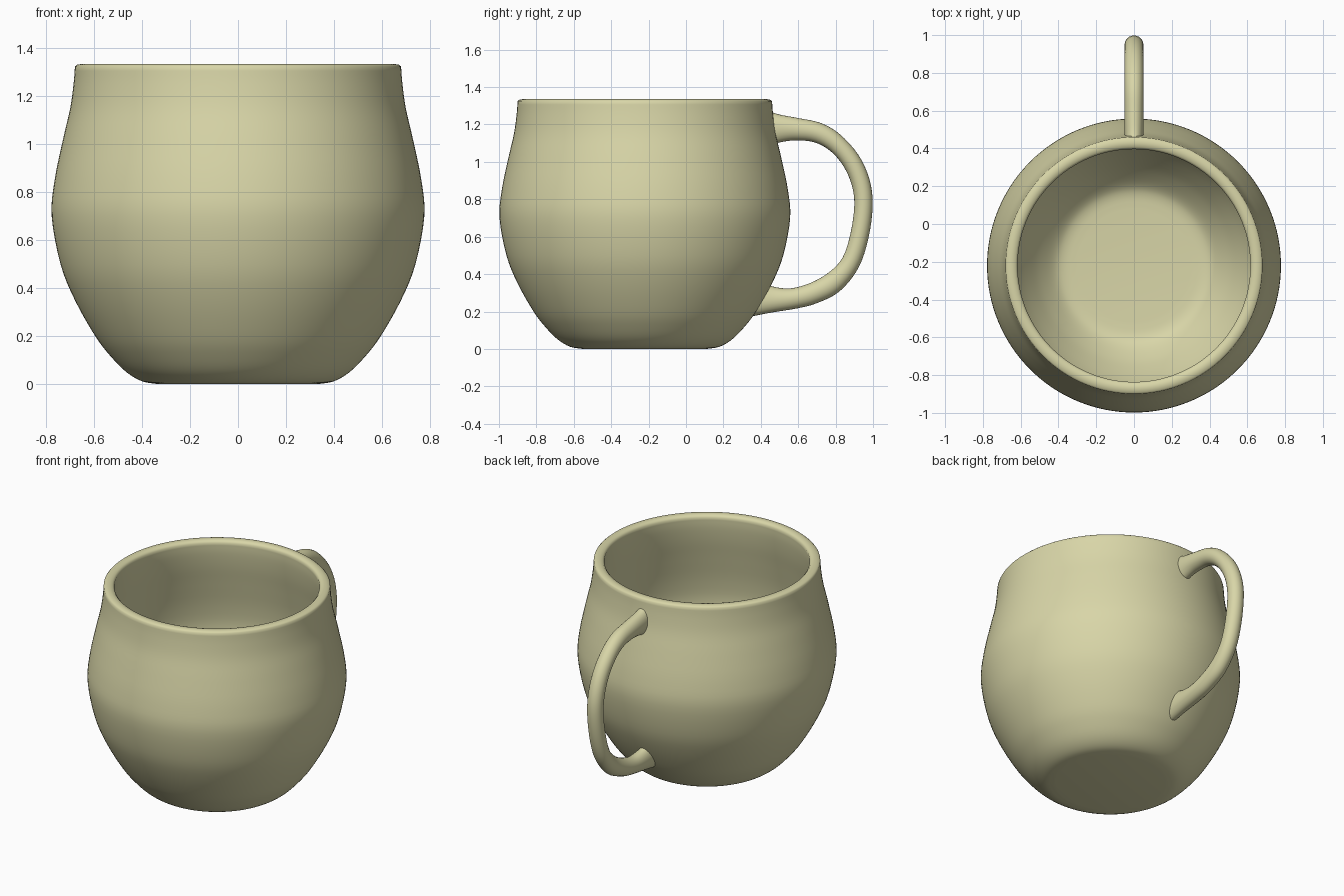
import bpy, bmesh, math
from mathutils import Vector

if "Cube" in bpy.data.objects:
    bpy.data.objects.remove(bpy.data.objects["Cube"])

CENTRE_Y = -0.22

glaze = bpy.data.materials.new("glaze")
glaze.diffuse_color = (0.69, 0.67, 0.39, 1)
glaze.use_nodes = True
glaze.node_tree.nodes["Principled BSDF"].inputs["Base Color"].default_value = glaze.diffuse_color


def smooth_path(points, steps):
    """Catmull-Rom curve through the points."""
    p = [Vector(q) for q in points]
    p = [2 * p[0] - p[1]] + p + [2 * p[-1] - p[-2]]
    out = []
    for i in range(1, len(p) - 2):
        a, b, c, d = p[i - 1:i + 3]
        for s in range(steps):
            t = s / steps
            out.append(0.5 * (2 * b + (c - a) * t + (2 * a - 5 * b + 4 * c - d) * t * t
                              + (3 * b - a - 3 * c + d) * t ** 3))
    return out + [p[-2]]


def finish(bm, name, angle):
    bmesh.ops.recalc_face_normals(bm, faces=bm.faces)
    mesh = bpy.data.meshes.new(name)
    bm.to_mesh(mesh)
    bm.free()
    mesh.materials.append(glaze)
    obj = bpy.data.objects.new(name, mesh)
    bpy.context.collection.objects.link(obj)
    bpy.ops.object.select_all(action='DESELECT')
    obj.select_set(True)
    bpy.context.view_layer.objects.active = obj
    bpy.ops.object.shade_smooth_by_angle(angle=math.radians(angle))
    return obj


# Cup: outer wall, rounded lip and inner wall turned around the axis (radius, height)
outer = [(0.33, 0), (0.40, 0.012), (0.465, 0.05), (0.53, 0.115), (0.595, 0.2),
         (0.68, 0.35), (0.74, 0.5), (0.777, 0.70), (0.765, 0.85), (0.73, 1.02),
         (0.70, 1.15), (0.686, 1.25), (0.68, 1.325)]
lip = [(0.672, 1.332), (0.65, 1.336), (0.627, 1.332)]
inner = [(0.616, 1.32), (0.62, 1.25), (0.636, 1.15), (0.665, 1.02), (0.70, 0.85),
         (0.712, 0.70), (0.68, 0.52), (0.62, 0.37), (0.54, 0.235), (0.48, 0.155),
         (0.42, 0.095), (0.37, 0.072), (0.30, 0.065)]
profile = [(0, 0)] + smooth_path(outer, 4) + lip + smooth_path(inner, 4) + [(0, 0.065)]

bm = bmesh.new()
verts = [bm.verts.new((r, CENTRE_Y, z)) for r, z in profile]
edges = [bm.edges.new(pair) for pair in zip(verts, verts[1:])]
bmesh.ops.spin(bm, geom=verts + edges, cent=(0, CENTRE_Y, 0), axis=(0, 0, 1),
               angle=math.tau, steps=128, use_duplicate=False)
bmesh.ops.remove_doubles(bm, verts=bm.verts, dist=0.0005)
finish(bm, "cup_body", 60)

# Handle: elliptical rings between an outer and an inner outline (y, z, y, z), flared at the ends
sections = [(0.45, 1.27, 0.45, 1.09), (0.50, 1.253, 0.52, 1.108), (0.607, 1.233, 0.59, 1.115),
            (0.72, 1.208, 0.685, 1.105), (0.82, 1.15, 0.77, 1.06), (0.92, 1.04, 0.84, 0.98),
            (0.98, 0.91, 0.885, 0.88), (0.998, 0.77, 0.90, 0.77), (0.975, 0.59, 0.88, 0.62),
            (0.92, 0.43, 0.838, 0.49), (0.82, 0.307, 0.765, 0.41), (0.70, 0.245, 0.67, 0.355),
            (0.60, 0.218, 0.57, 0.325), (0.46, 0.195, 0.49, 0.328), (0.355, 0.175, 0.43, 0.345)]
SIDES = 24
bm = bmesh.new()
rings = []
for oy, oz, iy, iz in smooth_path(sections, 4):
    mid, half = Vector((0, (oy + iy) / 2, (oz + iz) / 2)), Vector((0, (oy - iy) / 2, (oz - iz) / 2))
    angles = [math.tau * k / SIDES for k in range(SIDES)]
    rings.append([bm.verts.new(mid + half * math.cos(a) + Vector((0.05 * math.sin(a), 0, 0)))
                  for a in angles])
for a, b in zip(rings, rings[1:]):
    for k in range(SIDES):
        n = (k + 1) % SIDES
        bm.faces.new((a[k], a[n], b[n], b[k]))
bm.faces.new(rings[0])
bm.faces.new(rings[-1])
finish(bm, "handle", 50)
